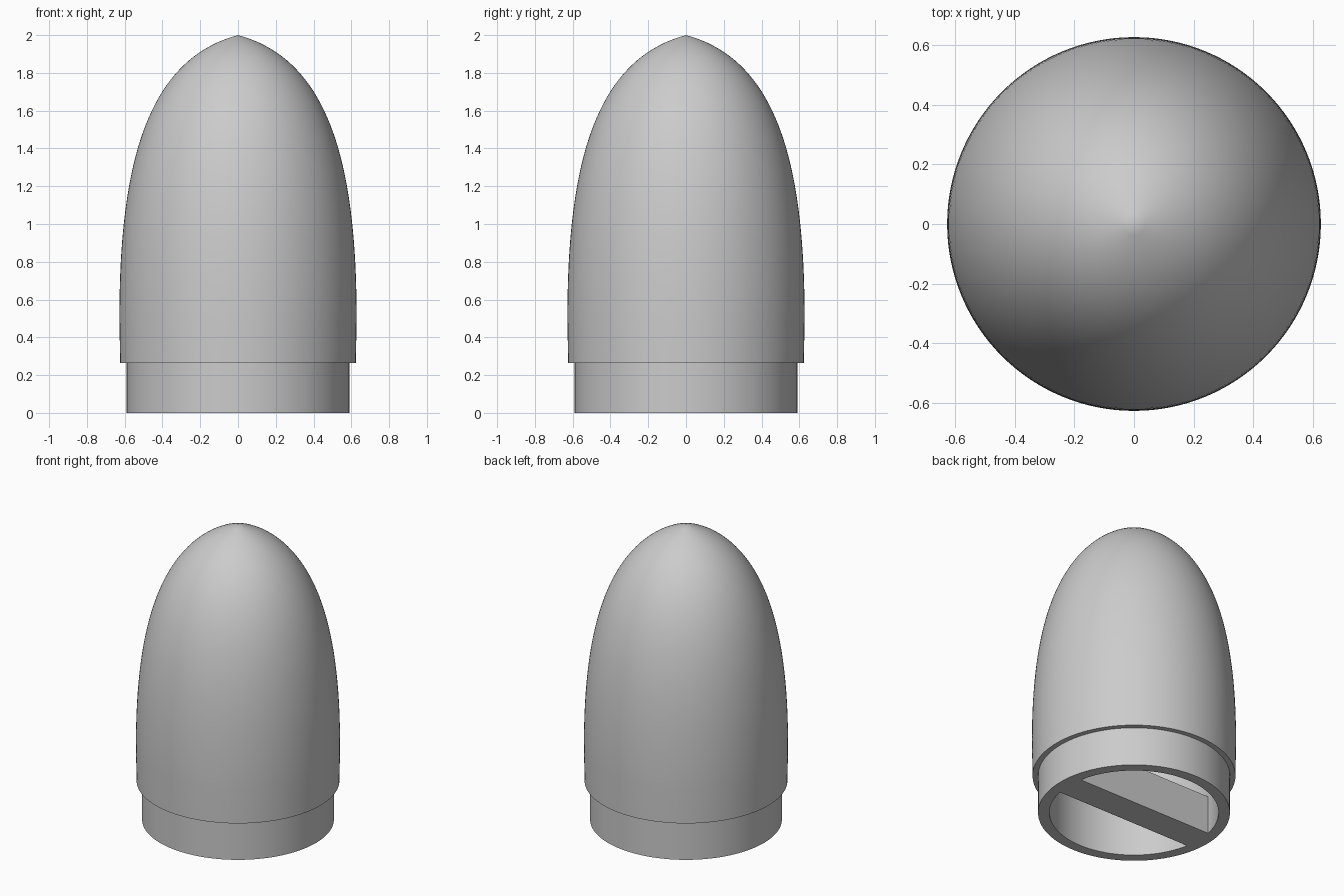
import bpy
import bmesh
import math
from mathutils import Vector, Matrix
from mathutils.geometry import interpolate_bezier

cube = bpy.data.objects.get("Cube")
if cube:
    bpy.data.objects.remove(cube, do_unlink=True)

SEGMENTS = 128
RADIUS, SHOULDER_R, BORE_R = 0.628, 0.59, 0.52
SHOULDER_TOP, TIP, WALL = 0.263, 2.0, 0.105

grey = bpy.data.materials.new("plain grey")
grey.use_nodes = True
colour = (0.6, 0.6, 0.6, 1)
grey.diffuse_color = colour
grey.node_tree.nodes["Principled BSDF"].inputs["Base Color"].default_value = colour


def add_object(name, bm):
    mesh = bpy.data.meshes.new(name)
    bm.to_mesh(mesh)
    bm.free()
    mesh.materials.append(grey)
    obj = bpy.data.objects.new(name, mesh)
    bpy.context.collection.objects.link(obj)
    return obj


def ogive(radius, tip):
    """Curve from the straight side up to the slightly pointed tip."""
    return interpolate_bezier(
        Vector((radius, 0, 0.5)), Vector((radius, 0, 1.3)),
        Vector((radius * 0.78, 0, tip - 0.13)), Vector((0, 0, tip)), 40)


# Hollow nose cone: outer skin, stepped shoulder and inner bore in one lathe
outside = [Vector((SHOULDER_R, 0, 0)), Vector((SHOULDER_R, 0, SHOULDER_TOP)),
           Vector((RADIUS - 0.004, 0, SHOULDER_TOP))] + ogive(RADIUS, TIP)
inside = [Vector((BORE_R, 0, 0))] + ogive(BORE_R, TIP - WALL)
profile = inside[::-1] + outside

bm = bmesh.new()
verts = [bm.verts.new(p) for p in profile]
edges = [bm.edges.new(pair) for pair in zip(verts, verts[1:])]
bmesh.ops.spin(bm, geom=verts + edges, cent=(0, 0, 0), axis=(0, 0, 1),
               angle=math.tau, steps=SEGMENTS, use_duplicate=False)
bmesh.ops.remove_doubles(bm, verts=bm.verts, dist=0.0001)
bmesh.ops.recalc_face_normals(bm, faces=bm.faces)
nose_cone = add_object("nose_cone", bm)

bpy.ops.object.select_all(action="DESELECT")
nose_cone.select_set(True)
bpy.context.view_layer.objects.active = nose_cone
bpy.ops.object.shade_smooth_by_angle(angle=math.radians(30))

# Cross bar spanning the open base from side to side
BAR_SIZE = Vector((1.06, 0.2, 0.26))
bm = bmesh.new()
bmesh.ops.create_cube(bm, size=1, matrix=Matrix.Translation((0, 0, BAR_SIZE.z / 2))
                      @ Matrix.Diagonal(BAR_SIZE.to_4d()))
add_object("cross_bar", bm)
